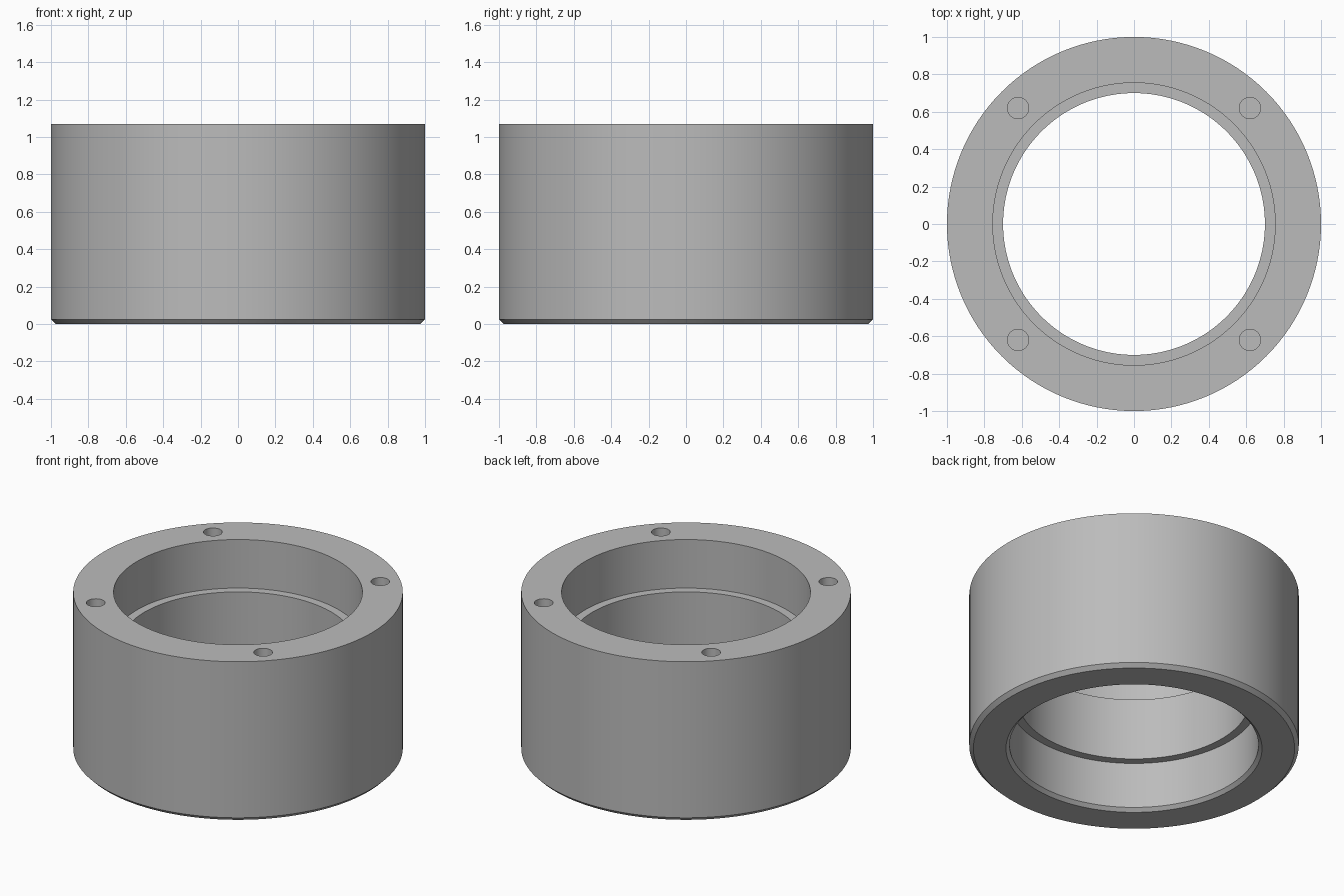
import bpy
import math

SEGMENTS = 128
HEIGHT = 1.07
HOLE_PLACE = 0.62
HOLE_RADIUS = 0.057
HOLE_DEPTH = 0.32

cube = bpy.data.objects.get("Cube")
if cube:
    bpy.data.objects.remove(cube, do_unlink=True)

# Plain grey metal
metal = bpy.data.materials.new("grey_metal")
metal.use_nodes = True
grey = (0.5, 0.5, 0.5, 1)
metal.diffuse_color = grey
metal.node_tree.nodes["Principled BSDF"].inputs["Base Color"].default_value = grey


def lathe(name, profile):
    """Turn a closed (radius, z) profile around the z axis."""
    n = len(profile)
    verts, faces = [], []
    for s in range(SEGMENTS):
        a = 2 * math.pi * s / SEGMENTS
        verts += [(r * math.cos(a), r * math.sin(a), z) for r, z in profile]
        t = (s + 1) % SEGMENTS
        for i in range(n):
            j = (i + 1) % n
            faces.append((s * n + i, t * n + i, t * n + j, s * n + j))
    mesh = bpy.data.meshes.new(name)
    mesh.from_pydata(verts, [], faces)
    mesh.materials.append(metal)
    obj = bpy.data.objects.new(name, mesh)
    bpy.context.collection.objects.link(obj)
    return obj


# Ring body: chamfered foot, and a bore stepped in from both ends
ring = lathe("ring_body", [
    (0.975, 0), (1, 0.025), (1, HEIGHT),
    (0.755, HEIGHT), (0.755, 0.745), (0.70, 0.745),
    (0.70, 0.33), (0.755, 0.33), (0.755, 0.022), (0.777, 0),
])

# Four blind bolt holes in the top rim
for x in (-HOLE_PLACE, HOLE_PLACE):
    for y in (-HOLE_PLACE, HOLE_PLACE):
        bpy.ops.mesh.primitive_cylinder_add(
            vertices=32, radius=HOLE_RADIUS, depth=2 * HOLE_DEPTH,
            location=(x, y, HEIGHT))
        cutter = bpy.context.object
        cutter.name = "bolt_hole_cutter"
        cutter.data.materials.append(metal)
        bpy.context.view_layer.objects.active = ring
        cut = ring.modifiers.new("bolt_hole", 'BOOLEAN')
        cut.operation = 'DIFFERENCE'
        cut.solver = 'EXACT'
        cut.object = cutter
        bpy.ops.object.modifier_apply(modifier=cut.name)
        bpy.data.objects.remove(cutter, do_unlink=True)

# Smooth walls with crisp edges
bpy.ops.object.select_all(action='DESELECT')
ring.select_set(True)
bpy.context.view_layer.objects.active = ring
bpy.ops.object.shade_smooth_by_angle(angle=math.radians(30))
